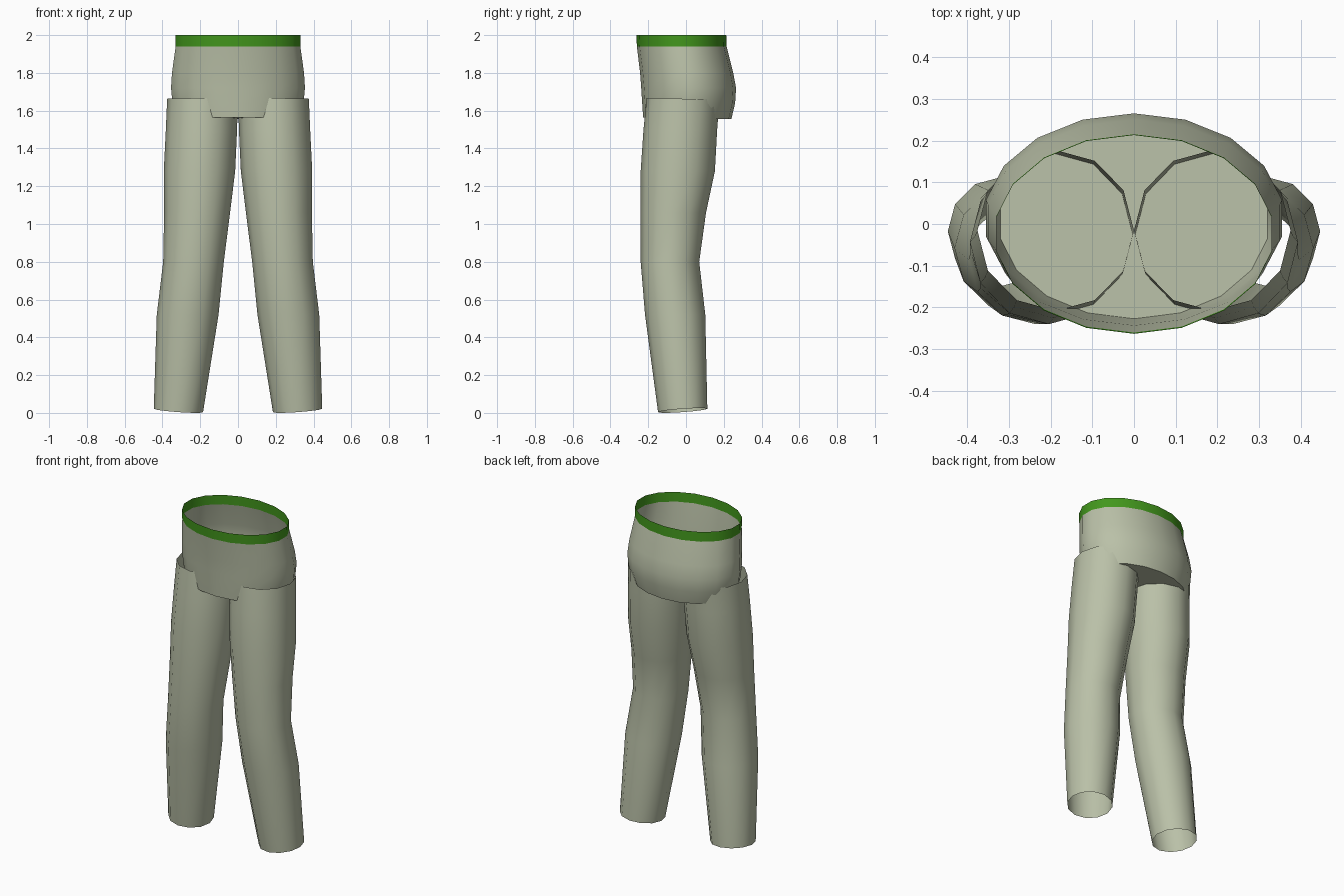
import bpy, bmesh, math

if "Cube" in bpy.data.objects:
    bpy.data.objects.remove(bpy.data.objects["Cube"])


def material(name, rgb):
    m = bpy.data.materials.new(name)
    m.diffuse_color = (*rgb, 1)
    m.use_nodes = True
    m.node_tree.nodes["Principled BSDF"].inputs["Base Color"].default_value = m.diffuse_color
    return m


cloth = material("pale grey green cloth", (0.49, 0.53, 0.39))
green = material("green trim", (0.055, 0.31, 0.012))


def loft(name, rings, sides, start, mat, cap_bottom=False):
    """Skin elliptical rings (z, x0, x1, y0, y1, x tilt, y tilt), top to bottom."""
    bm = bmesh.new()
    loops = []
    for z, x0, x1, y0, y1, tx, ty in rings:
        loop = []
        for i in range(sides):
            a = start + 2 * math.pi * i / sides
            c, s = math.cos(a), math.sin(a)
            loop.append(bm.verts.new(((x0 + x1) / 2 + c * (x1 - x0) / 2,
                                      (y0 + y1) / 2 + s * (y1 - y0) / 2,
                                      z + tx * c + ty * s)))
        loops.append(loop)
    for up, low in zip(loops, loops[1:]):
        for i in range(sides):
            j = (i + 1) % sides
            bm.faces.new((low[i], low[j], up[j], up[i]))
    if cap_bottom:
        bm.faces.new(loops[-1][::-1])
    me = bpy.data.meshes.new(name)
    bm.to_mesh(me)
    bm.free()
    me.materials.append(mat)
    ob = bpy.data.objects.new(name, me)
    bpy.context.collection.objects.link(ob)
    bpy.ops.object.select_all(action='DESELECT')
    ob.select_set(True)
    bpy.context.view_layer.objects.active = ob
    bpy.ops.object.shade_smooth_by_angle(angle=math.radians(40))
    return ob


# Waistband: open green strip
loft("waistband", [(2.0, -.335, .335, -.263, .213, 0, 0),
                   (1.94, -.335, .335, -.26, .215, 0, 0)],
     18, math.pi / 2, green)

# Hips: closed underneath, open at the waist
loft("hips", [(1.94, -.335, .335, -.26, .215, 0, 0),
              (1.80, -.355, .355, -.243, .25, 0, 0),
              (1.72, -.36, .36, -.237, .265, 0, 0),
              (1.64, -.352, .352, -.232, .26, 0, 0),
              (1.56, -.325, .325, -.227, .24, 0, -.005)],
     18, math.pi / 2, cloth, cap_bottom=True)

# Legs: open tubes, bent at the knee and flared outward
leg_rings = [(1.663, .0, .375, -.208, .177, 0, -.003),
             (1.50, .005, .382, -.225, .165, 0, 0),
             (1.28, .015, .393, -.24, .153, 0, 0),
             (1.06, .042, .391, -.24, .106, 0, 0),
             (0.80, .075, .396, -.24, .07, 0, 0),
             (0.52, .103, .43, -.217, .102, 0, 0),
             (0.013, .185, .446, -.148, .113, .009, .009)]
for side, sx in (("right", 1), ("left", -1)):
    rings = [(z, min(sx * a, sx * b), max(sx * a, sx * b), y0, y1, sx * tx, ty)
             for z, a, b, y0, y1, tx, ty in leg_rings]
    loft(side + "_leg", rings, 12, 0, cloth)
